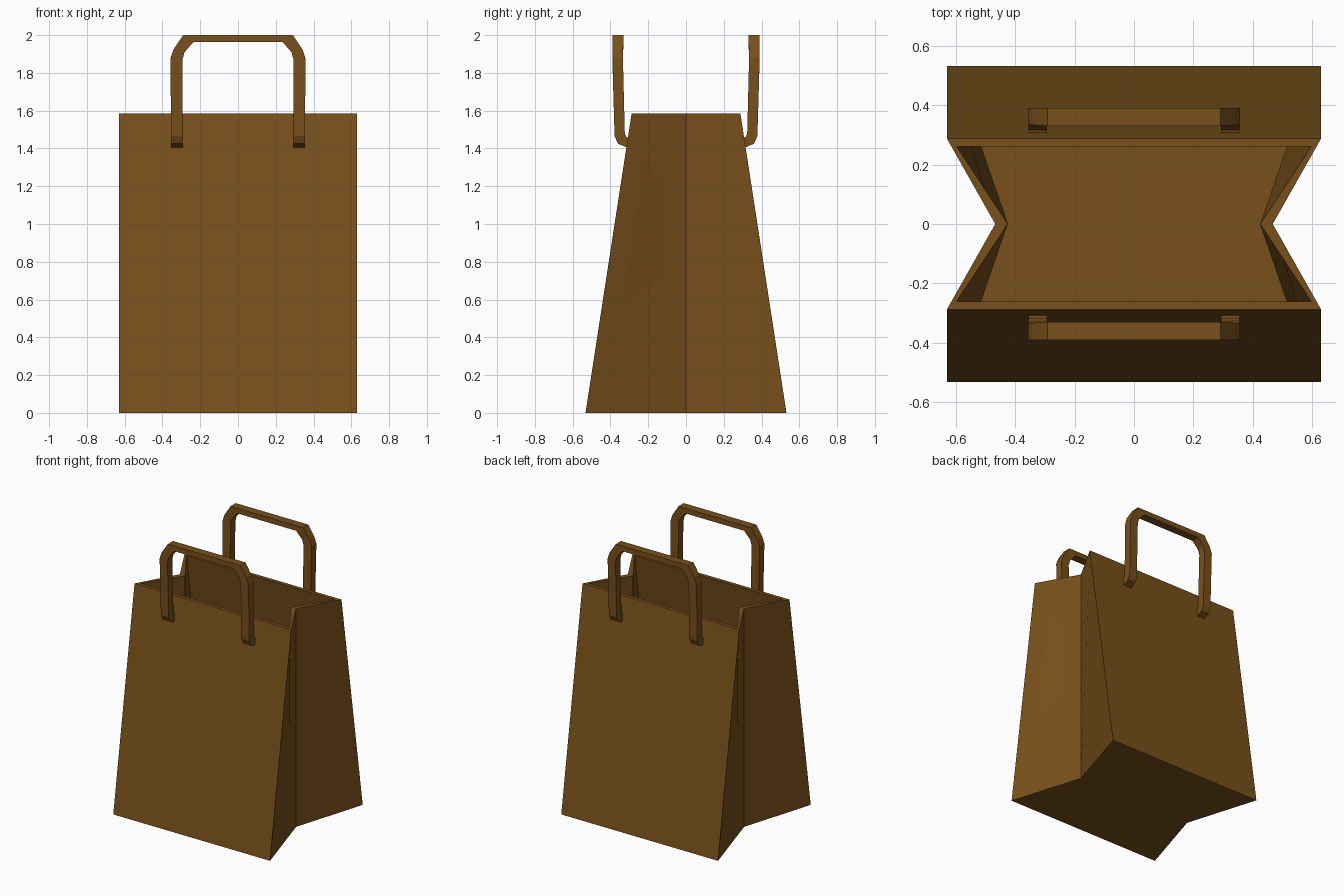
import bpy, bmesh

if "Cube" in bpy.data.objects:
    bpy.data.objects.remove(bpy.data.objects["Cube"])

mat = bpy.data.materials.new("brown_paper")
mat.diffuse_color = (0.19, 0.08, 0.011, 1)
mat.use_nodes = True
mat.node_tree.nodes["Principled BSDF"].inputs["Base Color"].default_value = mat.diffuse_color


def make_object(name, bm):
    bmesh.ops.recalc_face_normals(bm, faces=bm.faces)
    mesh = bpy.data.meshes.new(name)
    bm.to_mesh(mesh)
    bm.free()
    mesh.materials.append(mat)
    obj = bpy.data.objects.new(name, mesh)
    bpy.context.collection.objects.link(obj)
    return obj


def loft(name, rings):
    """Skin a list of equal-length closed rings and cap both ends."""
    bm = bmesh.new()
    loops = [[bm.verts.new(p) for p in ring] for ring in rings]
    n = len(loops[0])
    for a, b in zip(loops, loops[1:]):
        for i in range(n):
            j = (i + 1) % n
            bm.faces.new((a[i], a[j], b[j], b[i]))
    bm.faces.new(loops[0])
    bm.faces.new(loops[-1])
    return make_object(name, bm)


# Bag body: hexagonal plan with the two sides folded inward
def plan(x, y, fold, z):
    return [(-x, -y, z), (x, -y, z), (fold, 0, z),
            (x, y, z), (-x, y, z), (-fold, 0, z)]


loft("bag_body", [
    plan(0.63, 0.532, 0.467, 0),         # outside bottom
    plan(0.63, 0.288, 0.467, 1.585),     # outside rim
    plan(0.597, 0.261, 0.425, 1.585),    # inside rim
    plan(0.597, 0.50, 0.425, 0.03),      # inside floor
])

# Handle sections for one half, from the foot to the top bar:
# outer x, inner x, front y, back y, outer z, inner z, back z offset
HALF = [
    (0.355, 0.292, 0.308, 0.300, 1.403, 1.403, 0.052),
    (0.355, 0.292, 0.360, 0.316, 1.425, 1.425, 0.035),
    (0.355, 0.292, 0.378, 0.324, 1.465, 1.465, 0.015),
    (0.357, 0.294, 0.390, 0.334, 1.880, 1.870, 0),
    (0.341, 0.283, 0.390, 0.333, 1.925, 1.910, 0),
    (0.291, 0.236, 0.390, 0.330, 2.000, 1.963, 0),
]


def section(row, side, face):
    xo, xi, yf, yb, zo, zi, dz = row
    return [(side * xo, face * yf, zo), (side * xi, face * yf, zi),
            (side * xi, face * yb, zi + dz), (side * xo, face * yb, zo + dz)]


# Front and back handles
for name, face in (("front_handle", -1), ("back_handle", 1)):
    loft(name, [section(r, -1, face) for r in HALF]
         + [section(r, 1, face) for r in reversed(HALF)])
